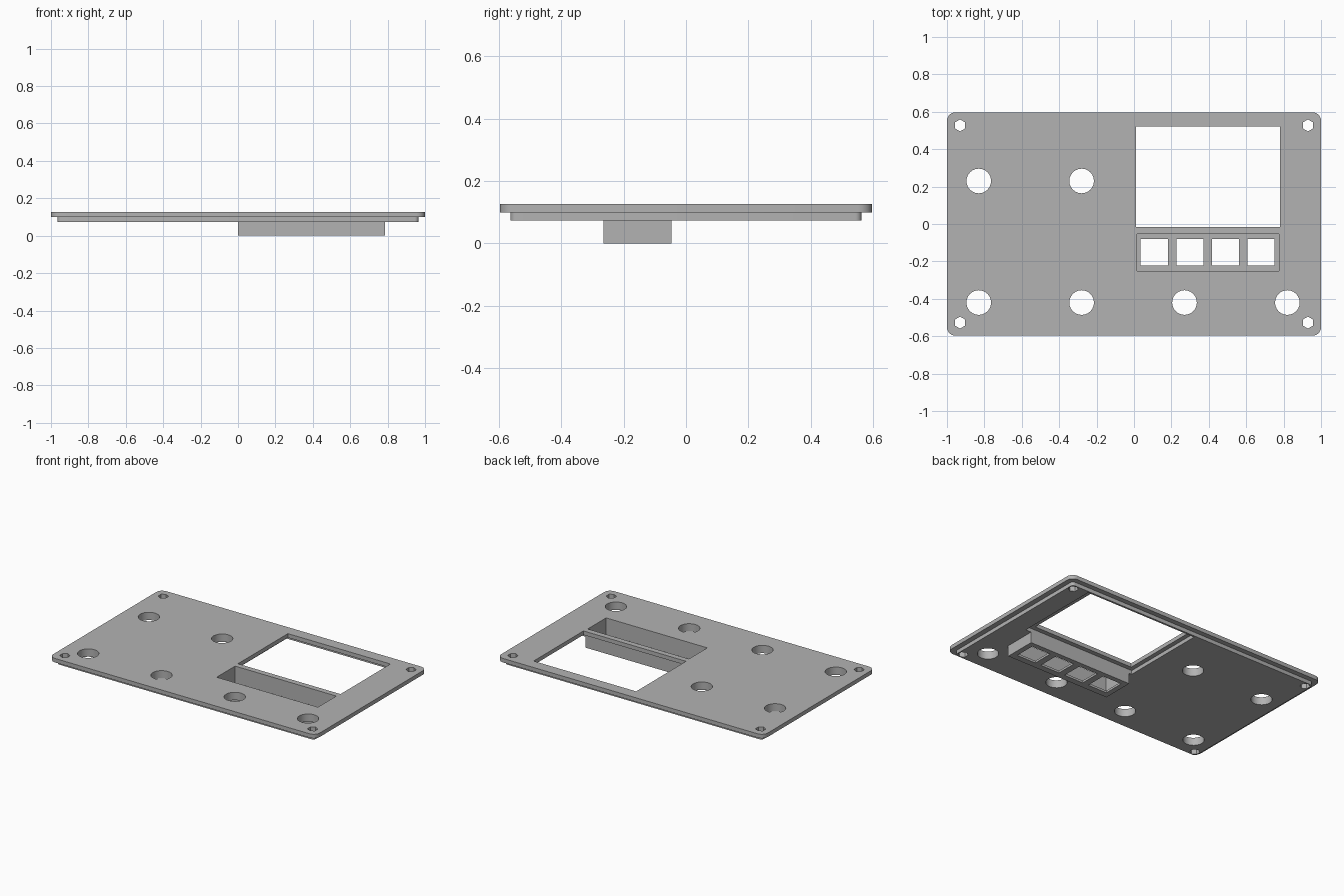
import bpy
import bmesh
from math import cos, sin, pi, radians

cube = bpy.data.objects.get("Cube")
if cube:
    bpy.data.objects.remove(cube, do_unlink=True)

# Single grey plastic colour
GREY = (0.45, 0.45, 0.45, 1)
grey = bpy.data.materials.new("grey_plastic")
grey.use_nodes = True
grey.diffuse_color = GREY
grey.node_tree.nodes["Principled BSDF"].inputs["Base Color"].default_value = GREY


def rect(x0, x1, y0, y1):
    return [(x0, y0), (x1, y0), (x1, y1), (x0, y1)]


def circle(cx, cy, r, n, start=0.0):
    return [(cx + r * cos(start + 2 * pi * i / n),
             cy + r * sin(start + 2 * pi * i / n)) for i in range(n)]


def rounded_rect(hx, hy, r, steps=6):
    points = []
    for k, (sx, sy) in enumerate([(1, 1), (-1, 1), (-1, -1), (1, -1)]):
        for i in range(steps + 1):
            a = pi / 2 * (k + i / steps)
            points.append((sx * (hx - r) + r * cos(a), sy * (hy - r) + r * sin(a)))
    return points


def slab(name, z0, z1, outline, holes):
    """Extrude an outline with holes between two heights."""
    curve = bpy.data.curves.new(name + "_profile", "CURVE")
    curve.dimensions = "2D"
    curve.fill_mode = "BOTH"
    curve.extrude = (z1 - z0) / 2
    for loop in [outline] + holes:
        spline = curve.splines.new("POLY")
        spline.points.add(len(loop) - 1)
        for point, (x, y) in zip(spline.points, loop):
            point.co = (x, y, 0, 1)
        spline.use_cyclic_u = True
        spline.use_smooth = False
    helper = bpy.data.objects.new(name + "_helper", curve)
    bpy.context.collection.objects.link(helper)
    graph = bpy.context.evaluated_depsgraph_get()
    mesh = bpy.data.meshes.new_from_object(helper.evaluated_get(graph))
    bpy.data.objects.remove(helper, do_unlink=True)

    bm = bmesh.new()
    bm.from_mesh(mesh)
    bmesh.ops.remove_doubles(bm, verts=bm.verts, dist=1e-5)
    bmesh.ops.translate(bm, verts=bm.verts, vec=(0, 0, (z0 + z1) / 2))
    bmesh.ops.recalc_face_normals(bm, faces=bm.faces)
    bm.to_mesh(mesh)
    bm.free()

    mesh.name = name
    mesh.materials.clear()
    mesh.materials.append(grey)
    obj = bpy.data.objects.new(name, mesh)
    bpy.context.collection.objects.link(obj)
    bpy.ops.object.select_all(action="DESELECT")
    obj.select_set(True)
    bpy.context.view_layer.objects.active = obj
    bpy.ops.object.shade_smooth_by_angle(angle=radians(30))
    return obj


# Openings shared by both plate layers
screw_holes = [circle(sx * 0.93, sy * 0.527, 0.032, 6, pi / 2)
               for sx in (-1, 1) for sy in (-1, 1)]
knob_spots = [(-0.83, 0.23), (-0.28, 0.23)] + [(-0.83 + 0.55 * i, -0.42) for i in range(4)]
knob_holes = [circle(x, y, 0.066, 24) for x, y in knob_spots]
cavity = rect(0.015, 0.775, -0.25, -0.053)
shared = screw_holes + knob_holes + [cavity]

# Face plate with the screen window
screen_window = rect(0.01, 0.78, -0.015, 0.52)
slab("face_plate", 0.1, 0.127, rounded_rect(1.0, 0.597, 0.045), shared + [screen_window])

# Stepped inner plate with a wider recess for the screen
screen_recess = rect(-0.02, 0.83, -0.046, 0.55)
slab("inner_plate", 0.074, 0.1, rounded_rect(0.965, 0.563, 0.02), shared + [screen_recess])

# Button box below the plate: walls and a floor with four square openings
box_outline = rect(0.0, 0.787, -0.265, -0.046)
slab("button_box_walls", 0.015, 0.074, box_outline, [cavity])
button_openings = [rect(x, x + 0.145, -0.222, -0.08)
                   for x in (0.036 + 0.19 * i for i in range(4))]
slab("button_box_floor", 0.0, 0.015, box_outline, button_openings)
